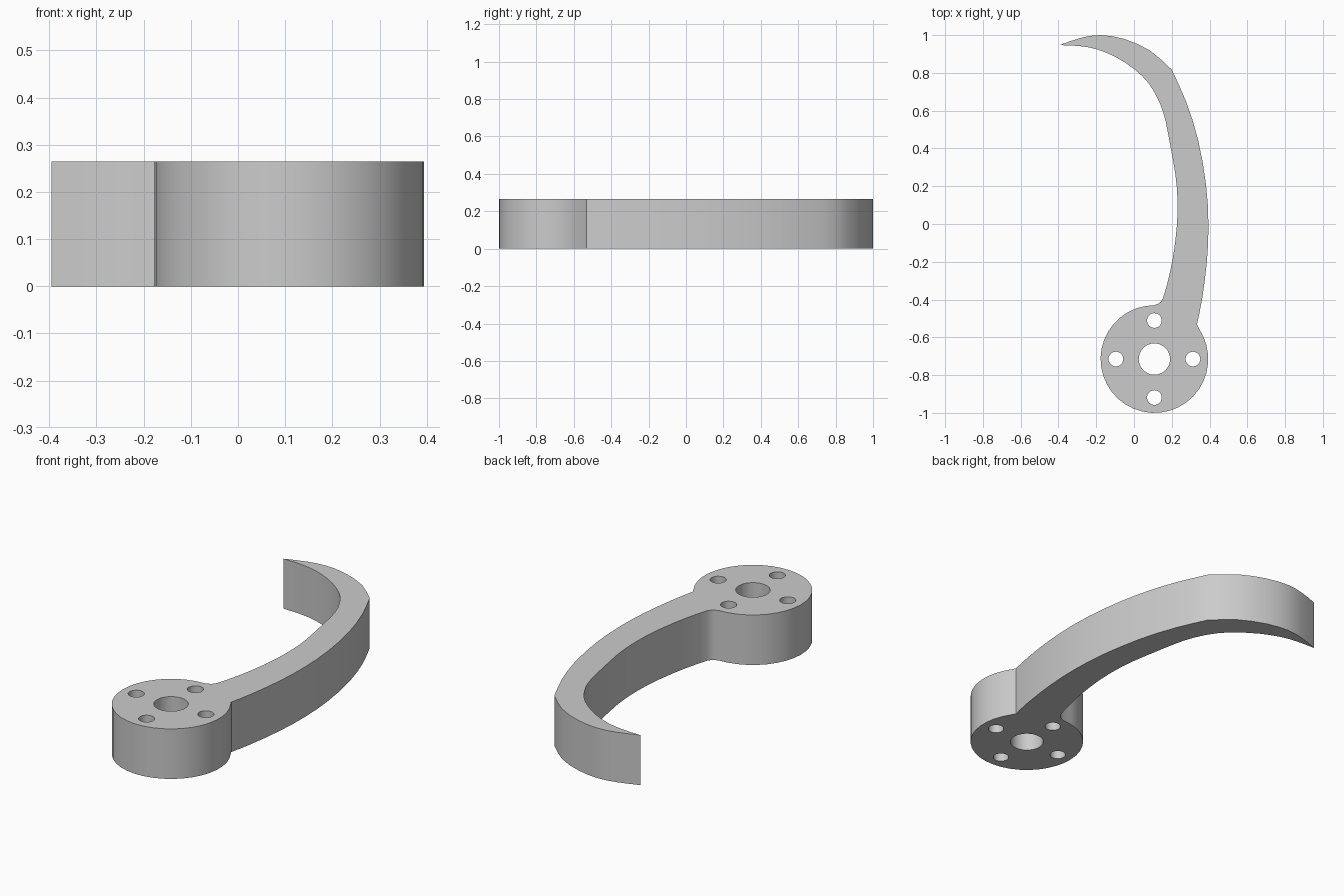
import bpy
import bmesh
from math import radians, cos, sin
from mathutils import Vector

cube = bpy.data.objects.get("Cube")
if cube:
    bpy.data.objects.remove(cube, do_unlink=True)

HEIGHT = 0.265
HUB = Vector((0.108, -0.715))
HUB_RADIUS = 0.285

grey = bpy.data.materials.new("plain grey")
grey.use_nodes = True
colour = (0.6, 0.6, 0.6, 1)
grey.diffuse_color = colour
grey.node_tree.nodes["Principled BSDF"].inputs["Base Color"].default_value = colour


def arc(center, radius, start, end, steps):
    """Points along a circular arc, angles in degrees."""
    angles = [radians(start + (end - start) * i / steps) for i in range(steps + 1)]
    return [center + radius * Vector((cos(a), sin(a))) for a in angles]


def smooth_path(points, steps=2):
    """Catmull-Rom path through the points."""
    p = [Vector(q) for q in points]
    p = [2 * p[0] - p[1]] + p + [2 * p[-1] - p[-2]]
    path = []
    for a, b, c, d in zip(p, p[1:], p[2:], p[3:]):
        for i in range(steps):
            t = i / steps
            path.append(0.5 * (2 * b + (c - a) * t + (2 * a - 5 * b + 4 * c - d) * t ** 2
                               + (3 * b - a - 3 * c + d) * t ** 3))
    return path + [p[-2]]


# Edges of the hooked arm, running clockwise from the tip
hook_outer = smooth_path([(-0.395, 0.947), (-0.286, 0.984), (-0.18, 1), (-0.053, 0.98),
                          (0.085, 0.918), (0.2, 0.817)])
arm_outer = smooth_path([(0.2, 0.817), (0.275, 0.65), (0.339, 0.447), (0.381, 0.21),
                         (0.394, 0), (0.386, -0.198), (0.36, -0.4), (0.333, -0.532)])
hub_edge = arc(HUB, HUB_RADIUS, 25, -270, 30)
arm_inner = smooth_path([(0.132, -0.42), (0.153, -0.394), (0.18, -0.299), (0.206, -0.177),
                         (0.228, 0), (0.228, 0.183), (0.206, 0.341), (0.168, 0.542)])
hook_inner = smooth_path([(0.168, 0.542), (0.138, 0.638), (0.079, 0.743), (0.005, 0.817),
                          (-0.09, 0.88), (-0.19, 0.923), (-0.286, 0.942), (-0.395, 0.947)])
outline = hook_outer + arm_outer[1:] + hub_edge + arm_inner + hook_inner[1:-1]

# Central bore and the four bolt holes around it
loops = [outline, arc(HUB, 0.083, 0, 360, 32)[:-1]]
for bolt in arc(HUB, 0.204, 0, 270, 3):
    loops.append(arc(bolt, 0.039, 0, 360, 24)[:-1])

# Filled flat profile, extruded to full height
curve = bpy.data.curves.new("hooked_arm_profile", "CURVE")
curve.dimensions = "2D"
curve.fill_mode = "BOTH"
curve.extrude = HEIGHT / 2
for loop in loops:
    spline = curve.splines.new("POLY")
    spline.points.add(len(loop) - 1)
    for point, co in zip(spline.points, loop):
        point.co = (co.x, co.y, 0, 1)
    spline.use_cyclic_u = True
profile = bpy.data.objects.new("hooked_arm_profile", curve)
bpy.context.collection.objects.link(profile)
bpy.context.view_layer.update()
mesh = bpy.data.meshes.new_from_object(profile.evaluated_get(
    bpy.context.evaluated_depsgraph_get()))
bpy.data.objects.remove(profile, do_unlink=True)

# Weld caps to walls and stand the part on the ground
bm = bmesh.new()
bm.from_mesh(mesh)
bmesh.ops.remove_doubles(bm, verts=bm.verts, dist=0.0005)
bmesh.ops.translate(bm, verts=bm.verts, vec=(0, 0, HEIGHT / 2))
bmesh.ops.recalc_face_normals(bm, faces=bm.faces)
bm.to_mesh(mesh)
bm.free()
mesh.materials.clear()
mesh.materials.append(grey)
arm = bpy.data.objects.new("hooked_arm", mesh)
bpy.context.collection.objects.link(arm)
bpy.ops.object.select_all(action="DESELECT")
arm.select_set(True)
bpy.context.view_layer.objects.active = arm
bpy.ops.object.shade_smooth_by_angle(angle=radians(25))
